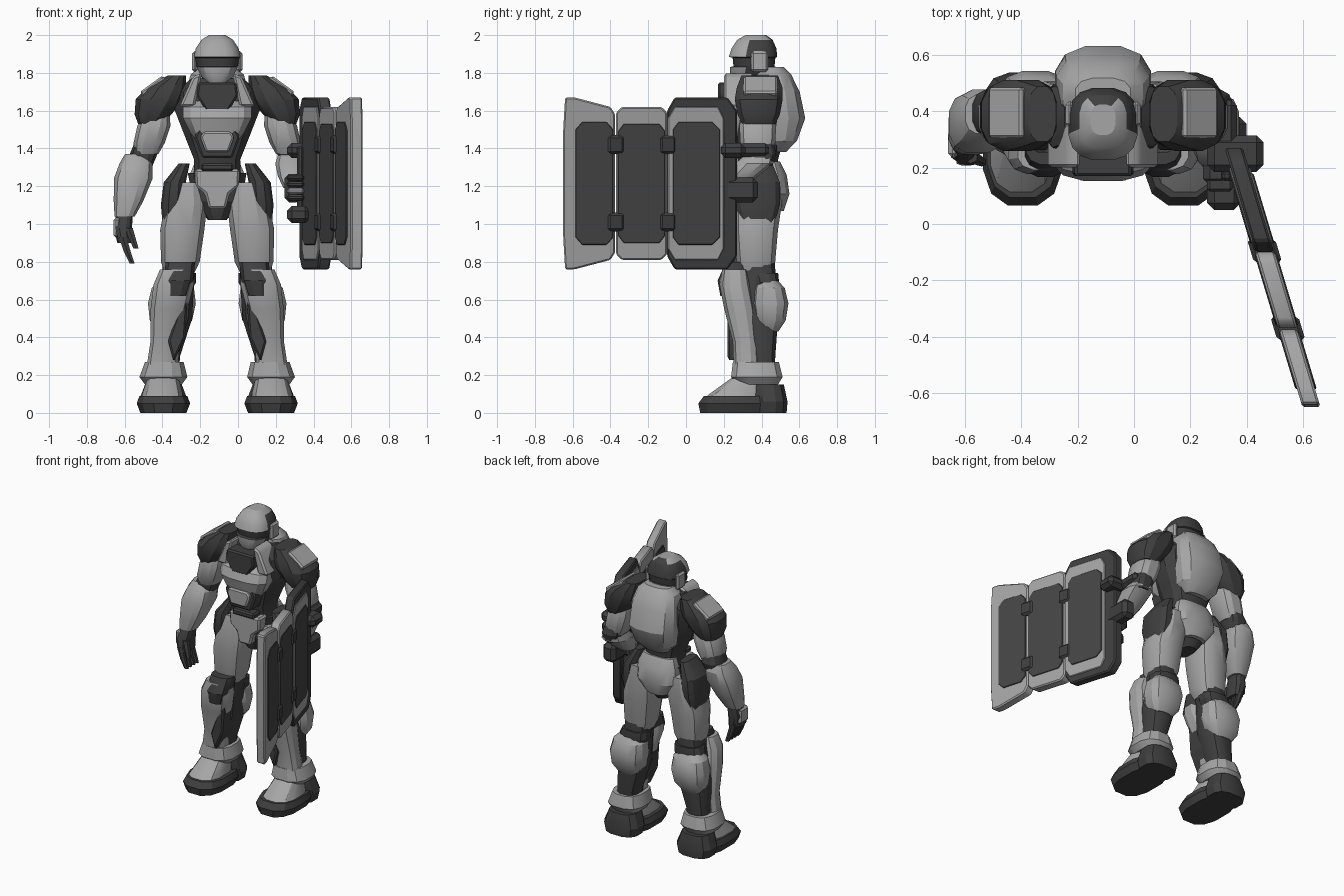
import bpy
import bmesh
from math import cos, sin, pi, radians, copysign
from mathutils import Matrix, Vector

default_cube = bpy.data.objects.get("Cube")
if default_cube:
    bpy.data.objects.remove(default_cube, do_unlink=True)

BODY_X = -0.11        # the figure stands beside the shield
SHIELD_MIDDLE = 1.215
built = []


def make_material(name, value):
    material = bpy.data.materials.new(name)
    colour = (value, value, value, 1)
    material.use_nodes = True
    material.diffuse_color = colour
    material.node_tree.nodes["Principled BSDF"].inputs["Base Color"].default_value = colour
    return material


LIGHT = make_material("light_grey_armour", 0.38)
DARK = make_material("dark_grey_suit", 0.05)
PANEL = make_material("charcoal_panel", 0.06)


def finish(name, colour, verts, faces, sides=None, bevel=0, second=None, rule=None):
    """Create a part; parts away from the body centre are mirrored to both sides."""
    if sides is None:
        middle = sum(v[0] for v in verts) / len(verts)
        sides = (1, -1) if abs(middle) > 0.01 else (0,)
    for side in sides:
        bm = bmesh.new()
        corners = [bm.verts.new((v[0] * (side or 1), v[1], v[2])) for v in verts]
        for face in faces:
            bm.faces.new([corners[i] for i in face])
        bmesh.ops.recalc_face_normals(bm, faces=bm.faces)
        if bevel:
            bmesh.ops.bevel(bm, geom=bm.edges[:], offset=bevel, segments=1,
                            affect='EDGES', clamp_overlap=True)
        if rule:
            for face in bm.faces:
                face.material_index = int(rule(face.calc_center_median()))
        bmesh.ops.translate(bm, verts=bm.verts, vec=(BODY_X, 0, 0))
        full_name = {0: "", 1: "left_", -1: "right_"}[side] + name
        mesh = bpy.data.meshes.new(full_name)
        bm.to_mesh(mesh)
        bm.free()
        mesh.materials.append(colour)
        if second:
            mesh.materials.append(second)
        part = bpy.data.objects.new(full_name, mesh)
        bpy.context.collection.objects.link(part)
        built.append(part)


def loft(name, colour, rings, count=12, **options):
    """Skin squarish horizontal rings given as (z, x, y, half width, half depth)."""
    verts = []
    for z, x, y, width, depth in rings:
        for i in range(count):
            angle = 2 * pi * (i + 0.5) / count
            c, s = cos(angle), sin(angle)
            verts.append((x + width * copysign(abs(c) ** 0.75, c),
                          y + depth * copysign(abs(s) ** 0.75, s), z))
    faces = [tuple(range(count)), tuple(range(len(verts) - count, len(verts)))]
    for start in range(0, len(verts) - count, count):
        for i in range(count):
            j = (i + 1) % count
            faces.append((start + i, start + j, start + count + j, start + count + i))
    finish(name, colour, verts, faces, **options)


def prism(name, colour, outline, low, high, place, **options):
    """Extrude an outline from low to high; place maps (a, b, depth) to space."""
    count = len(outline)
    verts = [place(a, b, depth) for depth in (low, high) for a, b in outline]
    faces = [tuple(range(count)), tuple(range(count, 2 * count))]
    for i in range(count):
        j = (i + 1) % count
        faces.append((i, j, count + j, count + i))
    finish(name, colour, verts, faces, **options)


def block(name, colour, centre, size, tilt=0, bevel=0.015, **options):
    """Bevelled box, tilted about the front-back axis."""
    turn = Matrix.Rotation(radians(tilt), 3, 'Y')
    signs = (-0.5, 0.5)
    verts = [Vector(centre) + turn @ Vector((a * size[0], b * size[1], c * size[2]))
             for a in signs for b in signs for c in signs]
    faces = [(0, 1, 3, 2), (4, 5, 7, 6), (0, 1, 5, 4), (2, 3, 7, 6), (0, 2, 6, 4), (1, 3, 7, 5)]
    finish(name, colour, verts, faces, bevel=bevel, **options)


def on_front(a, b, depth):
    return (a, depth, b)


def on_shield(y, z, depth):
    return (0.435 - 0.3 * y + depth - BODY_X, y, z)


def mirror_across(half):
    return half + [(-a, b) for a, b in reversed(half)]


def mirror_upright(half):
    return half + [(a, 2 * SHIELD_MIDDLE - b) for a, b in reversed(half)]


# Head: light dome and jaw, dark visor and rear cap
def head_is_dark(c):
    visor = 1.83 < c.z < 1.885 and c.y < 0.34
    rear = c.y > 0.43 or (abs(c.x) > 0.085 and c.y > 0.33)
    return visor or rear


loft("helmet", LIGHT, [
    (1.74, 0, .31, .05, .06), (1.78, 0, .34, .085, .11),
    (1.83, 0, .355, .11, .125), (1.835, 0, .36, .11, .11),
    (1.88, 0, .36, .12, .115), (1.885, 0, .355, .125, .13),
    (1.93, 0, .36, .115, .12), (1.975, 0, .365, .085, .095),
    (2, 0, .37, .045, .055)], count=16, second=DARK, rule=head_is_dark)
block("ear_disc", LIGHT, (.118, .39, 1.86), (.03, .09, .11), bevel=.012)
loft("neck", DARK, [(1.62, 0, .38, .12, .12), (1.8, 0, .38, .075, .085)])

# Torso
loft("torso_core", DARK, [
    (1.22, 0, .39, .13, .11), (1.34, 0, .38, .125, .11),
    (1.45, 0, .38, .17, .14), (1.6, 0, .38, .23, .15),
    (1.7, 0, .38, .23, .14), (1.77, 0, .39, .14, .12)])
loft("chest_plate", LIGHT, [
    (1.43, 0, .28, .1, .06), (1.48, 0, .26, .145, .09),
    (1.56, 0, .25, .185, .1), (1.62, 0, .26, .185, .085),
    (1.65, 0, .28, .14, .06)])
prism("throat_plate", DARK, mirror_across([(.1, 1.75), (.11, 1.68), (.06, 1.6)]),
      .17, .3, on_front, bevel=.01)
prism("collar_strap", LIGHT, [(.08, 1.8), (.13, 1.78), (.2, 1.62), (.12, 1.62)],
      .2, .36, on_front, bevel=.012)
prism("belly_plate", LIGHT, mirror_across([(.07, 1.49), (.09, 1.46), (.06, 1.38)]),
      .155, .3, on_front, bevel=.01)
prism("belly_surround", DARK, mirror_across([(.09, 1.52), (.12, 1.46), (.08, 1.35)]),
      .18, .3, on_front, bevel=.01)
loft("back_shell", LIGHT, [
    (1.38, 0, .47, .09, .06), (1.44, 0, .49, .145, .1),
    (1.56, 0, .49, .175, .145), (1.7, 0, .48, .17, .125),
    (1.79, 0, .46, .145, .1), (1.83, 0, .46, .1, .06)])

# Pelvis
loft("pelvis", DARK, [
    (1.02, 0, .38, .05, .08), (1.12, 0, .39, .13, .13), (1.27, 0, .39, .16, .12)])
prism("pelvis_plate", LIGHT, mirror_across([(.12, 1.29), (.115, 1.2), (.065, 1.16), (.045, 1.08)]),
      .225, .32, on_front, bevel=.012)
block("belt_bar", DARK, (0, .25, 1.3), (.17, .08, .04), bevel=.01)
loft("seat_plate", LIGHT, [
    (1.07, 0, .45, .08, .07), (1.16, 0, .46, .15, .09),
    (1.26, 0, .46, .15, .075), (1.33, 0, .45, .12, .05)])
loft("hip_pad", DARK, [
    (1, .24, .38, .05, .09), (1.1, .235, .38, .065, .12),
    (1.22, .225, .38, .06, .12), (1.32, .175, .38, .03, .08)])

# Legs
loft("thigh", LIGHT, [
    (.74, .2, .37, .08, .09), (.8, .195, .37, .105, .105),
    (.97, .185, .37, .12, .12), (1.1, .165, .38, .115, .13),
    (1.22, .155, .39, .08, .11)])
loft("leg_core", DARK, [
    (.15, .285, .38, .08, .09), (.3, .27, .39, .075, .085),
    (.5, .235, .39, .105, .1), (.7, .21, .39, .09, .09),
    (.82, .2, .38, .085, .09)])
loft("calf", LIGHT, [
    (.43, .25, .44, .07, .05), (.49, .245, .445, .115, .085),
    (.58, .24, .445, .13, .1), (.66, .235, .44, .115, .085),
    (.71, .23, .43, .07, .05)])
loft("shin_guard", LIGHT, [
    (.25, .29, .32, .085, .07), (.38, .275, .315, .08, .07),
    (.55, .255, .285, .1, .085), (.68, .23, .26, .11, .085),
    (.76, .215, .26, .09, .07)])
loft("knee_cap", DARK, [
    (.62, .215, .25, .06, .07), (.7, .205, .25, .08, .085), (.8, .195, .28, .08, .07)])
prism("shin_groove", DARK, [(.155, .62), (.21, .6), (.22, .5), (.26, .38), (.23, .27), (.17, .4)],
      .22, .36, on_front, bevel=.01)
loft("knee_back_band", DARK, [
    (.655, .22, .42, .09, .07), (.69, .215, .42, .105, .075), (.74, .205, .41, .095, .08)])
loft("ankle_cuff", LIGHT, [
    (.15, .285, .38, .1, .11), (.19, .285, .375, .13, .14), (.27, .28, .37, .105, .125)])

# Feet
loft("sole", DARK, [
    (0, .285, .27, .125, .2), (.05, .285, .27, .145, .21), (.09, .285, .28, .13, .19)])
loft("heel", DARK, [
    (0, .285, .44, .12, .095), (.06, .285, .44, .135, .1), (.15, .285, .43, .1, .09)])
loft("boot_top", LIGHT, [
    (.06, .295, .25, .115, .17), (.1, .29, .27, .11, .15), (.2, .285, .34, .08, .08)])

# Shoulders and upper arms
loft("pauldron", DARK, [
    (1.53, .36, .385, .06, .09), (1.58, .34, .385, .1, .115),
    (1.66, .305, .385, .13, .13), (1.72, .27, .39, .11, .125),
    (1.785, .215, .39, .05, .1)])
block("pauldron_patch", LIGHT, (.34, .395, 1.728), (.15, .18, .035), tilt=36, bevel=.01)
loft("upper_arm", LIGHT, [
    (1.37, .375, .385, .065, .075), (1.43, .36, .38, .085, .095),
    (1.52, .335, .38, .09, .1), (1.58, .32, .38, .07, .08)])
loft("elbow", DARK, [
    (1.31, .4, .39, .06, .07), (1.37, .39, .395, .075, .085), (1.43, .375, .39, .065, .075)])

# Right forearm and open hand
RIGHT = (-1,)
loft("forearm", LIGHT, [
    (1.04, .49, .31, .055, .06), (1.12, .47, .33, .08, .085),
    (1.24, .445, .36, .105, .11), (1.32, .43, .38, .09, .1),
    (1.37, .43, .39, .06, .07)], sides=RIGHT)
loft("palm", DARK, [
    (.9, .49, .28, .04, .07), (.98, .5, .29, .05, .07), (1.06, .49, .31, .045, .05)], sides=RIGHT)
block("hand_plate", LIGHT, (.53, .285, .98), (.04, .1, .11), sides=RIGHT)
for number in range(4):
    y = 0.225 + 0.037 * number
    loft(f"finger_{number + 1}", DARK, [
        (.79, .45, y, .014, .013), (.85, .475, y, .02, .018), (.93, .5, y, .022, .018)],
        count=6, sides=RIGHT)
loft("thumb", DARK, [(.87, .43, .22, .015, .016), (.98, .47, .24, .025, .025)], count=6, sides=RIGHT)

# Left forearm and fist round the shield grip
LEFT = (1,)
loft("forearm", LIGHT, [
    (1.19, .405, .24, .055, .06), (1.25, .4, .29, .08, .09),
    (1.32, .395, .36, .09, .105), (1.38, .385, .4, .06, .07)], sides=LEFT)
block("fist", DARK, (.4, .19, 1.19), (.09, .11, .15), bevel=.025, sides=LEFT)
for number in range(4):
    block(f"finger_{number + 1}", LIGHT if number == 1 else DARK,
          (.415, .14, 1.14 + 0.035 * number), (.09, .05, .03), bevel=.01, sides=LEFT)
block("shield_grip", DARK, (.44, .17, 1.21), (.035, .035, .4), bevel=.01, sides=LEFT)
block("upper_arm_bracket", DARK, (.47, .25, 1.39), (.2, .13, .08), bevel=.025, sides=LEFT)
block("arm_strap", DARK, (.425, .34, 1.39), (.1, .2, .07), bevel=.02, sides=LEFT)
block("lower_arm_bracket", DARK, (.43, .14, 1.05), (.12, .18, .09), bevel=.025, sides=LEFT)
block("middle_bracket", DARK, (.46, .28, 1.18), (.1, .2, .13), bevel=.025, sides=LEFT)


# Shield: three hinged panels with inset faces on both sides
def shield_slab(name, colour, half, thickness, bevel=.008):
    prism("shield_" + name, colour, mirror_upright(half), -thickness, thickness,
          on_shield, sides=(0,), bevel=bevel)


shield_slab("inner_frame", DARK, [(-.1, 1.6), (-.06, 1.67), (.22, 1.67), (.27, 1.6)], .032)
shield_slab("inner_rim", LIGHT, [(-.095, 1.56), (-.06, 1.62), (.17, 1.62), (.2, 1.56)], .038, .004)
shield_slab("inner_face", PANEL, [(-.07, 1.5), (-.04, 1.54), (.14, 1.54), (.18, 1.5)], .043, .003)
shield_slab("middle_rim", LIGHT, [(-.37, 1.59), (-.34, 1.62), (-.13, 1.62), (-.1, 1.59)], .035)
shield_slab("middle_face", PANEL, [(-.36, 1.49), (-.33, 1.53), (-.14, 1.53), (-.11, 1.49)], .04, .003)
shield_slab("outer_rim", LIGHT, [(-.65, 1.5), (-.64, 1.67), (-.59, 1.67), (-.4, 1.62), (-.375, 1.58)], .032)
shield_slab("outer_face", PANEL, [(-.585, 1.5), (-.55, 1.54), (-.42, 1.54), (-.385, 1.5)], .038, .003)
for name, y in (("inner", -0.095), ("outer", -0.37)):
    for level, z in (("top", 1.42), ("bottom", 1.01)):
        corners = [(y - .045, z - .05), (y + .045, z - .05), (y + .045, z + .05), (y - .045, z + .05)]
        prism(f"{name}_{level}_hinge", DARK, corners, -.05, .05, on_shield, sides=(0,), bevel=.015)

# Soft facets with crisp armour edges
bpy.ops.object.select_all(action='DESELECT')
for part in built:
    part.select_set(True)
bpy.context.view_layer.objects.active = built[0]
bpy.ops.object.shade_smooth_by_angle(angle=radians(28))
